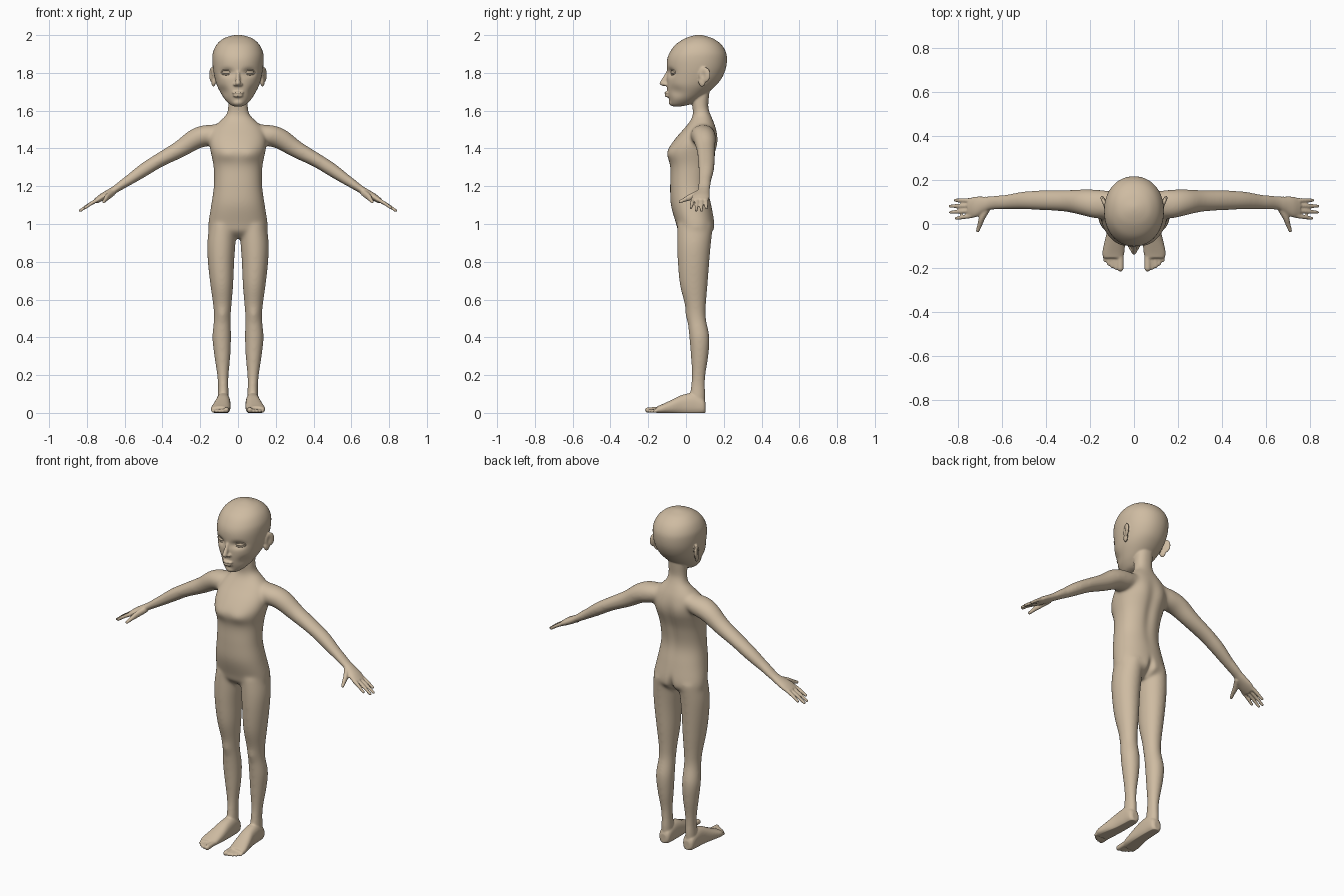
import bpy, bmesh, math
from mathutils import Vector, Matrix

cube = bpy.data.objects.get("Cube")
if cube:
    bpy.data.objects.remove(cube, do_unlink=True)

skin = bpy.data.materials.new("warm_clay")
skin.use_nodes = True
skin.diffuse_color = (0.62, 0.50, 0.36, 1)
bsdf = skin.node_tree.nodes["Principled BSDF"]
bsdf.inputs["Base Color"].default_value = skin.diffuse_color
bsdf.inputs["Roughness"].default_value = 0.7


def spline(rows, steps):
    """Smooth interpolation through rows of numbers."""
    rows = [Vector(r) for r in rows]
    out = []
    for i in range(len(rows) - 1):
        p, q = rows[i], rows[i + 1]
        before = rows[i - 1] if i else p
        after = rows[min(i + 2, len(rows) - 1)]
        for k in range(steps):
            t = k / steps
            m, n = (q - before) / 2, (after - p) / 2
            out.append(p * (2*t**3 - 3*t**2 + 1) + m * (t**3 - 2*t**2 + t)
                       + q * (3*t**2 - 2*t**3) + n * (t**3 - t**2))
    return out + [rows[-1]]


def loft(bm, rows, along, side=1, steps=5, power=2.0, segs=40):
    """Tube through rows of (x, y, z, radius a, radius b) facing one direction."""
    t = Vector(along).normalized()
    ref = Vector((0, 1, 0)) if abs(t.y) < 0.85 else Vector((0, 0, 1))
    u = ref.cross(t).normalized()
    v = t.cross(u)
    rings = []
    for r in spline(rows, steps):
        ring = []
        for k in range(segs):
            ang = math.tau * k / segs
            c, s = math.cos(ang), math.sin(ang)
            c = math.copysign(abs(c) ** (2 / power), c)
            s = math.copysign(abs(s) ** (2 / power), s)
            p = Vector(r[:3]) + u * c * r[3] + v * s * r[4]
            ring.append(bm.verts.new((p.x * side, p.y, p.z)))
        rings.append(ring)
    faces = [bm.faces.new(rings[0]), bm.faces.new(rings[-1])]
    for a, b in zip(rings, rings[1:]):
        for k in range(segs):
            j = (k + 1) % segs
            faces.append(bm.faces.new((a[k], a[j], b[j], b[k])))
    bmesh.ops.recalc_face_normals(bm, faces=faces)


def ball(bm, centre, radii, tilt=0.0):
    m = (Matrix.Translation(centre) @ Matrix.Rotation(tilt, 4, 'Z')
         @ Matrix.Diagonal((*radii, 1)))
    bmesh.ops.create_uvsphere(bm, u_segments=24, v_segments=16, radius=1, matrix=m)


def dab(bm, centre, radii, push):
    """Soft sculpt stroke: push vertices near a point."""
    for vert in bm.verts:
        d = vert.co - Vector(centre)
        q = sum((d[i] / radii[i]) ** 2 for i in range(3))
        if q < 6:
            vert.co += Vector(push) * math.exp(-q)


def finish(bm, name):
    mesh = bpy.data.meshes.new(name)
    bm.to_mesh(mesh)
    bm.free()
    mesh.materials.append(skin)
    mesh.shade_smooth()
    obj = bpy.data.objects.new(name, mesh)
    bpy.context.collection.objects.link(obj)
    return obj


def upright(rows):
    """Rows of (z, half width, front y, back y) as centred rings."""
    return [(0, (f + b) / 2, z, w, (b - f) / 2) for z, w, f, b in rows]


bm = bmesh.new()
UP, DOWN = (0, 0, 1), (0, 0, -1)

# Head, with the eye sockets pressed in
loft(bm, upright([
    (1.622, .022, -.07, -.03), (1.635, .045, -.084, .03), (1.66, .07, -.09, .07),
    (1.69, .09, -.097, .11), (1.73, .11, -.101, .155), (1.77, .122, -.102, .188),
    (1.82, .132, -.102, .21), (1.87, .136, -.1, .217), (1.91, .132, -.085, .211),
    (1.95, .113, -.055, .187), (1.98, .08, -.01, .147), (1.995, .042, .03, .105),
    (2.001, .01, .06, .08)]), UP, segs=96, power=2.1)
for s in (1, -1):
    dab(bm, (.058 * s, -.085, 1.802), (.034, .06, .019), (0, .021, 0))
    dab(bm, (.085 * s, -.06, 1.70), (.035, .05, .03), (-.007 * s, .006, 0))

# Nose, lips and chin
loft(bm, [(0, -.092, 1.815, .009, .008), (0, -.103, 1.785, .01, .014),
          (0, -.118, 1.755, .013, .018), (0, -.121, 1.742, .014, .019),
          (0, -.113, 1.731, .01, .015)], DOWN, segs=24)
ball(bm, (0, -.099, 1.695), (.032, .016, .0075))
ball(bm, (0, -.097, 1.679), (.027, .016, .0085))
ball(bm, (0, -.066, 1.645), (.032, .026, .022))

# Torso and neck
loft(bm, upright([
    (.925, .07, .0, .09), (.96, .148, -.04, .142), (1.0, .157, -.052, .152),
    (1.1, .142, -.08, .135), (1.2, .128, -.084, .118), (1.3, .129, -.083, .132),
    (1.37, .142, -.098, .152), (1.41, .15, -.086, .162), (1.46, .15, -.05, .166),
    (1.51, .13, -.006, .158), (1.55, .09, .025, .143), (1.58, .062, .036, .13),
    (1.62, .052, .034, .118), (1.68, .051, .03, .122), (1.75, .05, .03, .13)]),
    UP, power=2.25, segs=64)

for s in (1, -1):
    # Ear and nostril
    ball(bm, (.137 * s, .098, 1.79), (.011, .034, .042), -.35 * s)
    ball(bm, (.13 * s, .085, 1.752), (.01, .02, .026), -.3 * s)
    ball(bm, (.016 * s, -.106, 1.739), (.009, .013, .009))

    # Leg
    loft(bm, [(.08, .05, 1.0, .07, .095), (.088, .043, .9, .075, .09),
              (.09, .04, .8, .07, .084), (.086, .041, .68, .061, .074),
              (.083, .05, .57, .049, .056), (.083, .056, .5, .045, .05),
              (.086, .071, .4, .05, .054), (.083, .072, .3, .043, .047),
              (.08, .067, .2, .031, .037), (.078, .063, .13, .028, .039),
              (.078, .06, .04, .03, .04)], DOWN, s)

    # Foot and toes
    loft(bm, [(.078, .104, .028, .018, .025), (.078, .09, .035, .033, .042),
              (.078, .04, .046, .037, .058), (.08, -.02, .042, .04, .053),
              (.087, -.08, .03, .047, .037), (.094, -.13, .02, .05, .024),
              (.095, -.155, .016, .045, .018)], (0, -1, 0), s, power=2.4)
    for i in range(5):
        r = .015 if i == 0 else .0105 - .0005 * i
        x, tip = .062 + .0165 * i + (.004 if i else 0), -.2 + .0022 * i * i
        loft(bm, [(x, -.13, .018, r, r), (x, tip, r, r, r)], (0, -1, 0), s, 3, segs=16)
        ball(bm, (x * s, tip, r), (r, r * 1.15, r))

    # Arm and palm
    loft(bm, [(.08, .09, 1.49, .045, .055), (.16, .09, 1.47, .061, .066),
              (.23, .098, 1.447, .055, .06), (.31, .105, 1.395, .046, .05),
              (.42, .108, 1.335, .038, .046), (.5, .107, 1.285, .036, .042),
              (.58, .1, 1.23, .028, .035), (.645, .096, 1.187, .02, .03),
              (.68, .089, 1.165, .02, .036), (.72, .078, 1.142, .019, .047),
              (.752, .073, 1.122, .014, .044)], (.83, 0, -.55), s)

    # Fingers
    for i, reach in enumerate((.808, .834, .836, .812)):
        y0, y1 = .038 + .023 * i, .026 + .0275 * i
        drop = 1.126 - (reach - .74) * .58
        loft(bm, [(.735, y0, 1.132, .011, .011), ((.735 + reach) / 2, (y0 + y1) / 2,
             (1.138 + drop) / 2, .01, .01), (reach, y1, drop, .008, .008)],
             (.85, 0, -.5), s, segs=16)
        ball(bm, (reach * s, y1, drop), (.009, .008, .008))

    # Thumb
    loft(bm, [(.66, .08, 1.168, .014, .018), (.69, .03, 1.145, .014, .018),
              (.702, -.005, 1.13, .011, .012), (.711, -.03, 1.118, .009, .009)],
         (.3, -.8, -.3), s, segs=16)
    ball(bm, (.711 * s, -.03, 1.118), (.009, .01, .009))

# Fuse everything into one skin
body = finish(bm, "body")
bpy.context.view_layer.objects.active = body
fuse = body.modifiers.new("fuse", 'REMESH')
fuse.mode = 'VOXEL'
fuse.voxel_size = .0045
bpy.ops.object.modifier_apply(modifier=fuse.name)

# Blend the joints, then sculpt the soft details
bm = bmesh.new()
bm.from_mesh(body.data)
for i in range(40):
    edge = .001 * i
    soft = [v for v in bm.verts if .1 + edge < v.co.z < 1.63 - edge
            and abs(v.co.x) < .62 - edge]
    bmesh.ops.smooth_vert(bm, verts=soft, factor=.5,
                          use_axis_x=True, use_axis_y=True, use_axis_z=True)
for i in range(3):
    bmesh.ops.smooth_vert(bm, verts=bm.verts[:], factor=.5,
                          use_axis_x=True, use_axis_y=True, use_axis_z=True)
dab(bm, (0, .15, 1.3), (.03, .06, .15), (0, -.01, 0))
dab(bm, (0, .14, .96), (.017, .06, .05), (0, -.022, 0))
for s in (1, -1):
    dab(bm, (.06 * s, .15, 1.43), (.045, .05, .06), (0, .006, 0))
    dab(bm, (.065 * s, -.09, 1.37), (.05, .05, .035), (0, -.007, 0))
    dab(bm, (.083 * s, .0, .52), (.03, .03, .035), (0, -.006, 0))
    dab(bm, (.15 * s, .088, 1.788), (.012, .014, .024), (-.008 * s, 0, 0))
for v in bm.verts:
    v.co.z = max(v.co.z, 0)
bm.to_mesh(body.data)
bm.free()
body.data.shade_smooth()

# Eyes with almond lids
for s, label in ((1, "left"), (-1, "right")):
    place = Matrix.Translation((.06 * s, -.066, 1.803)) @ Matrix.Rotation(.32 * s, 4, 'Z')
    bm = bmesh.new()
    ball(bm, (0, 0, 0), (.027, .013, .011))
    bm.transform(place)
    finish(bm, label + "_eye")
    bm = bmesh.new()
    rim = []
    for k in range(32):
        a = math.tau * k / 32
        ring = Vector((.03 * math.cos(a), -.008 + .007 * math.cos(a) ** 2, .012 * math.sin(a)))
        out = Vector((math.cos(a), 0, math.sin(a)))
        rim.append([bm.verts.new(ring + out * .004 * math.cos(b) + Vector((0, .005 * math.sin(b), 0)))
                    for b in (math.tau * j / 8 for j in range(8))])
    for k in range(32):
        a, b = rim[k - 1], rim[k]
        for j in range(8):
            bm.faces.new((a[j - 1], a[j], b[j], b[j - 1]))
    bmesh.ops.recalc_face_normals(bm, faces=bm.faces[:])
    bm.transform(place)
    finish(bm, label + "_eyelids")
